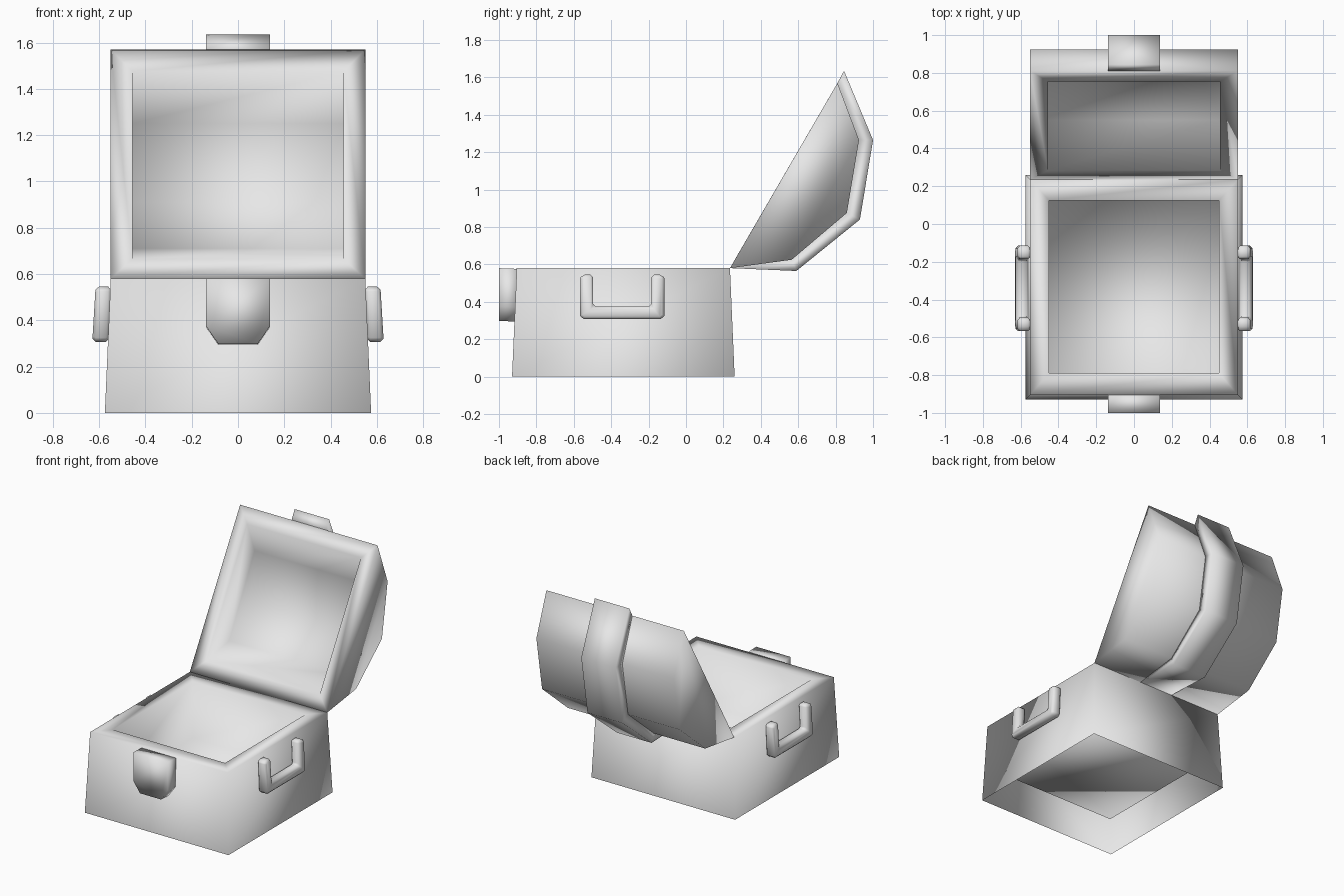
import bpy, bmesh

cube = bpy.data.objects.get("Cube")
if cube:
    bpy.data.objects.remove(cube)

# Single material
grey = bpy.data.materials.new("plain grey")
grey.use_nodes = True
grey.diffuse_color = (0.8, 0.8, 0.8, 1)
grey.node_tree.nodes["Principled BSDF"].inputs["Base Color"].default_value = (0.8, 0.8, 0.8, 1)


def finish(bm, name):
    """Turn a bmesh into a smooth shaded object."""
    bmesh.ops.recalc_face_normals(bm, faces=bm.faces)
    for f in bm.faces:
        f.smooth = True
    me = bpy.data.meshes.new(name)
    bm.to_mesh(me)
    bm.free()
    me.materials.append(grey)
    ob = bpy.data.objects.new(name, me)
    bpy.context.collection.objects.link(ob)
    return ob


def bridge(bm, a, b):
    """Join two closed loops of equal length with quads."""
    for i in range(len(a)):
        j = (i + 1) % len(a)
        bm.faces.new((a[i], a[j], b[j], b[i]))


def prism(name, loop_a, loop_b):
    """Solid between two matching outlines."""
    bm = bmesh.new()
    a = [bm.verts.new(p) for p in loop_a]
    b = [bm.verts.new(p) for p in loop_b]
    bm.faces.new(a)
    bm.faces.new(b)
    bridge(bm, a, b)
    return finish(bm, name)


# Chest body: tapered walls, broad rim, recessed tray, open underside
def rect(bm, x, y0, y1, z):
    return [bm.verts.new(p) for p in ((-x, y0, z), (x, y0, z), (x, y1, z), (-x, y1, z))]


bm = bmesh.new()
loops = [rect(bm, 0.575, -0.93, 0.26, 0.0),
         rect(bm, 0.55, -0.905, 0.235, 0.58),
         rect(bm, 0.45, -0.79, 0.125, 0.58),
         rect(bm, 0.45, -0.79, 0.125, 0.17)]
for lower, upper in zip(loops, loops[1:]):
    bridge(bm, lower, upper)
bm.faces.new(loops[-1])
finish(bm, "chest_body")

# Open lid: faceted outer shell, inner hollow, flat rim around the opening
outer = [(0.235, 0.58), (0.565, 0.625), (0.86, 0.875), (0.925, 1.265), (0.81, 1.57)]
inner = [(0.284, 0.665), (0.55, 0.71), (0.785, 0.91), (0.84, 1.25), (0.755, 1.475)]
bm = bmesh.new()
shell = {}
for key, profile, half in (("out", outer, 0.55), ("in", inner, 0.455)):
    for s in (-1, 1):
        shell[key, s] = [bm.verts.new((s * half, y, z)) for y, z in profile]
        bm.faces.new(shell[key, s])
    l, r = shell[key, -1], shell[key, 1]
    for i in range(len(profile) - 1):
        bm.faces.new((l[i], l[i + 1], r[i + 1], r[i]))
rims = [[shell[k, -1][0], shell[k, 1][0], shell[k, 1][-1], shell[k, -1][-1]] for k in ("out", "in")]
bridge(bm, *rims)
finish(bm, "lid")

# Strap wrapped over the middle of the lid
band = [(0.235, 0.58), (0.59, 0.565), (0.93, 0.84), (1.0, 1.265), (0.845, 1.635)]
band += outer[:0:-1]
prism("lid_strap", [(-0.138, y, z) for y, z in band], [(0.138, y, z) for y, z in band])

# Latch plate on the front wall
plate = [(-0.138, 0.58), (-0.138, 0.375), (-0.085, 0.298),
         (0.085, 0.298), (0.138, 0.375), (0.138, 0.58)]
prism("front_latch", [(x, -1.0, z) for x, z in plate], [(x, -0.9, z - 0.004) for x, z in plate])

# U-shaped handles, leaning with the side walls
u_half = [(0.165, 0.545), (0.215, 0.545), (0.226, 0.525), (0.226, 0.325), (0.205, 0.307)]
u_inner = [(0.155, 0.375), (0.155, 0.545)]
right_half = u_inner + u_half[1:]
outline = [(-0.341 + y, z) for y, z in right_half]
outline += [(-0.341 - y, z) for y, z in reversed(right_half)]
for s, name in ((1, "left_handle"), (-1, "right_handle")):
    inside = [(s * (0.57 - 0.043 * z), y, z) for y, z in outline]
    outside = [(s * (0.648 - 0.06 * z), y, z) for y, z in outline]
    handle = prism(name, inside, outside)
    bev = handle.modifiers.new("soft_edges", "BEVEL")
    bev.width = 0.014
    bev.segments = 1
    bev.limit_method = "ANGLE"
    bev.angle_limit = 1.0
